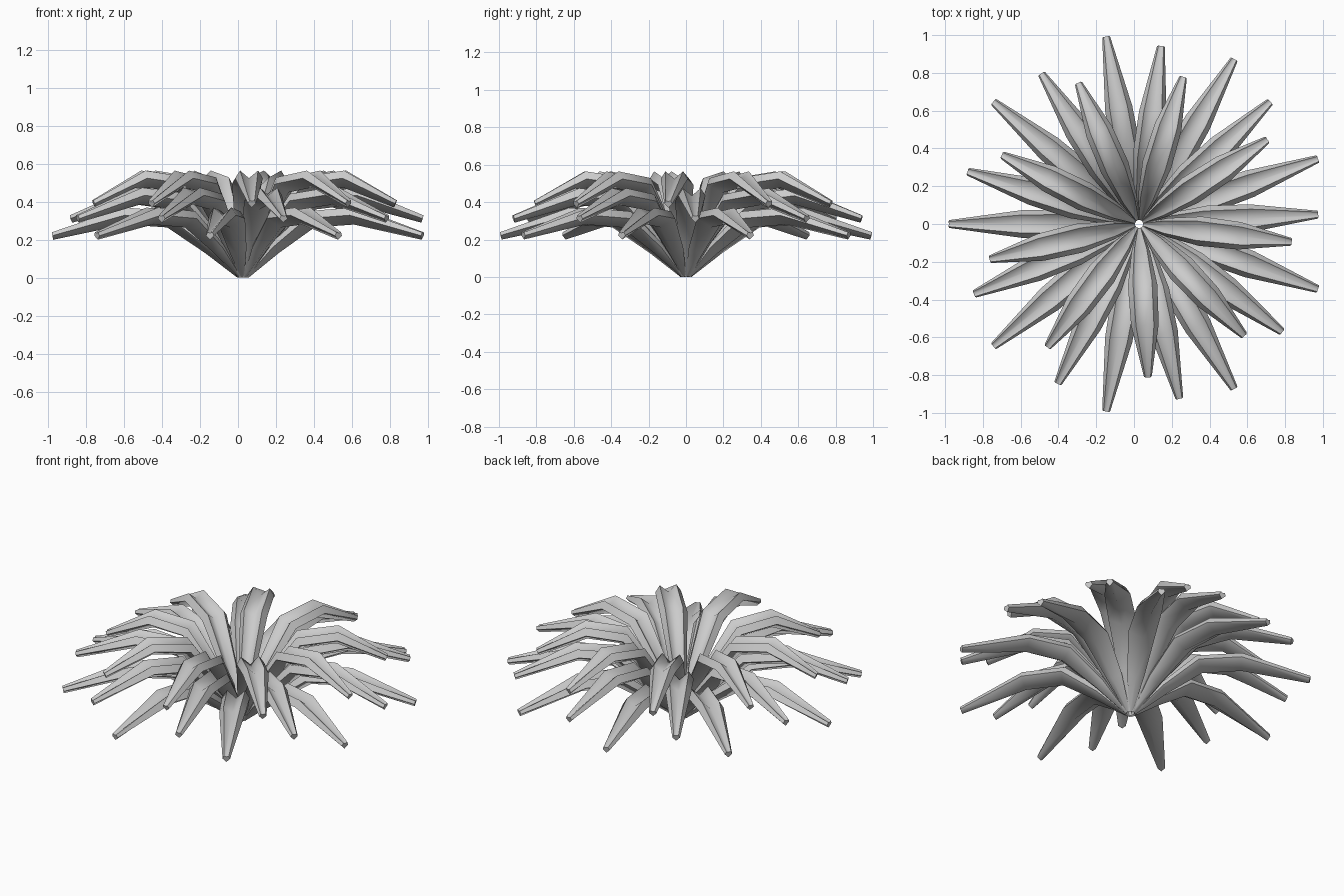
import bpy, math
from mathutils import Vector

if "Cube" in bpy.data.objects:
    bpy.data.objects.remove(bpy.data.objects["Cube"])

CENTRE_X = 0.027
# Along the leaf: half width, depth, and how high the channel floor sits (share of depth)
HALF_WIDTH = [0.011, 0.05, 0.078, 0.073, 0.021]
DEPTH = [0.012, 0.06, 0.09, 0.09, 0.04]
FLOOR = [0.8, 0.55, 0.5, 0.55, 0.9]


def leaf_mesh(name, keel):
    """Arching fleshy leaf: keel below, flared sides, two rims and a channel on top."""
    pts = [Vector(p) for p in keel]
    verts, faces = [], []
    for i, p in enumerate(pts):
        before = (p - pts[i - 1]).normalized() if i > 0 else None
        after = (pts[i + 1] - p).normalized() if i < len(pts) - 1 else None
        t = ((before or after) + (after or before)).normalized()
        up = Vector((-t.y, t.x)) * DEPTH[i]
        w = HALF_WIDTH[i]
        # keel, right side, right rim, channel floor, left rim, left side
        section = [(0, 0), (-w, 0.55), (-0.65 * w, 1), (0, FLOOR[i]), (0.65 * w, 1), (w, 0.55)]
        verts += [(p.x + up.x * h, y, p.y + up.y * h) for y, h in section]
        if i:
            a, b = 6 * (i - 1), 6 * i
            faces += [(a + j, b + j, b + (j + 1) % 6, a + (j + 1) % 6) for j in range(6)]
    last = 6 * (len(pts) - 1)
    faces += [tuple(range(5, -1, -1)), tuple(range(last, last + 6))]
    mesh = bpy.data.meshes.new(name)
    mesh.from_pydata(verts, [], [f[::-1] for f in faces])
    for poly in mesh.polygons:
        poly.use_smooth = True
    # Keep the rims, sides and blunt ends crisp, the keel and channel soft
    for e in mesh.edges:
        a, b = e.vertices
        along = a % 6 == b % 6 and a % 6 in (1, 2, 4, 5)
        at_end = a // 6 == b // 6 and a // 6 in (0, len(pts) - 1)
        e.use_edge_sharp = along or at_end
    # Point every face outward
    import bmesh
    bm = bmesh.new()
    bm.from_mesh(mesh)
    bmesh.ops.recalc_face_normals(bm, faces=bm.faces)
    bm.to_mesh(mesh)
    bm.free()
    return mesh


# Three rings of nine leaves: first angle and keel path (radius, height)
RINGS = {
    "lower_leaf": (20, [(0.03, 0), (0.20, 0.13), (0.40, 0.265), (0.62, 0.28), (1.00, 0.20)]),
    "middle_leaf": (3, [(0.03, 0), (0.19, 0.18), (0.385, 0.36), (0.59, 0.385), (0.94, 0.29)]),
    "upper_leaf": (33.3, [(0.03, 0), (0.18, 0.24), (0.35, 0.45), (0.53, 0.475), (0.80, 0.37)]),
}

for name, (start, keel) in RINGS.items():
    mesh = leaf_mesh(name, keel)
    for k in range(9):
        leaf = bpy.data.objects.new(f"{name}_{k + 1}", mesh)
        leaf.location.x = CENTRE_X
        leaf.rotation_euler.z = math.radians(start + 40 * k)
        bpy.context.collection.objects.link(leaf)
